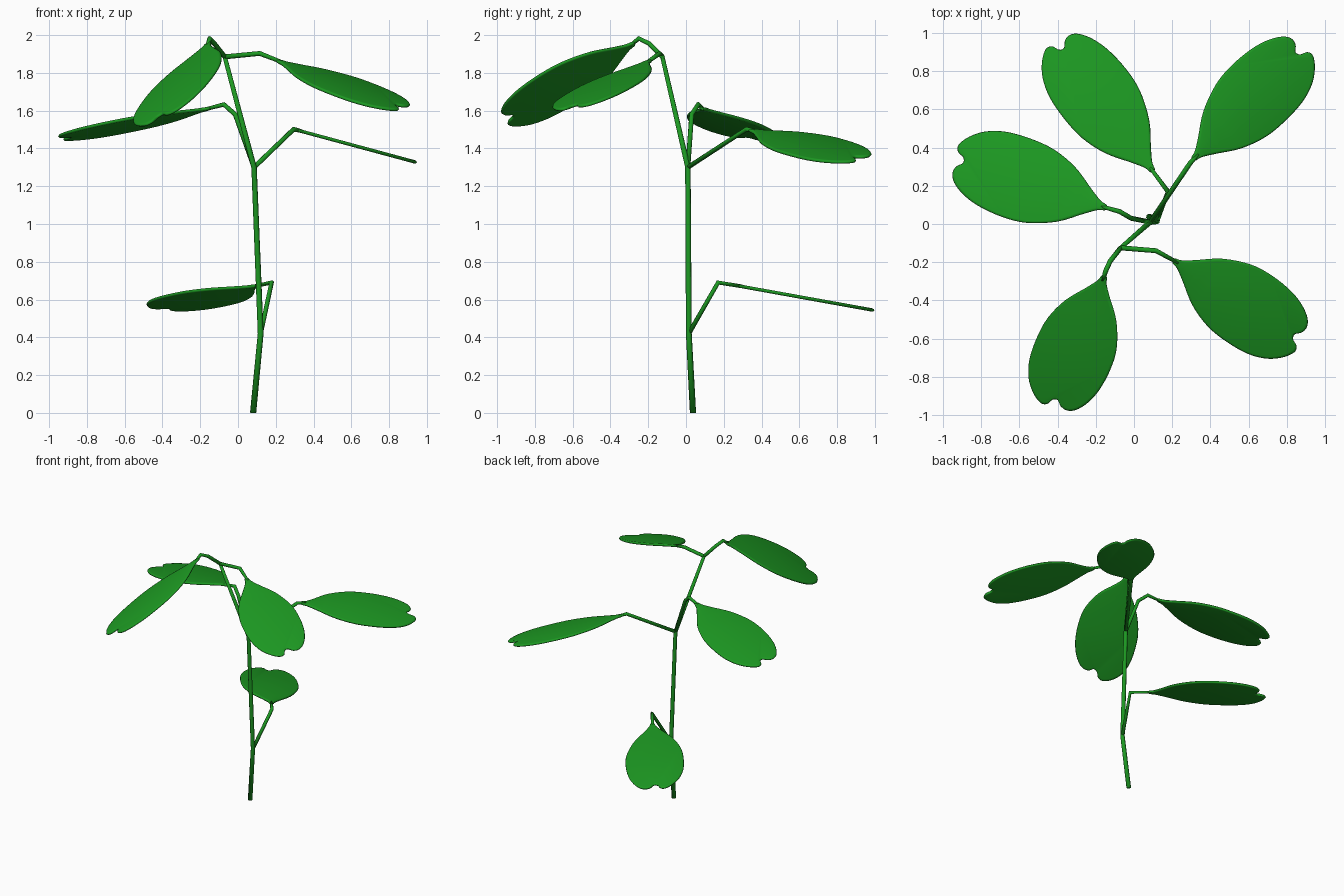
import bpy, bmesh
from mathutils import Vector

if "Cube" in bpy.data.objects:
    bpy.data.objects.remove(bpy.data.objects["Cube"])

green = bpy.data.materials.new("leaf_green")
green.diffuse_color = (0.012, 0.32, 0.016, 1)
green.use_nodes = True
green.node_tree.nodes["Principled BSDF"].inputs["Base Color"].default_value = green.diffuse_color


def finish(ob):
    ob.data.materials.append(green)
    for p in ob.data.polygons:
        p.use_smooth = True


def tube(name, pts, radii, sides=8):
    """Tapered tube through a few points, with mitred joints and closed ends."""
    bm = bmesh.new()
    pts = [Vector(p) for p in pts]
    rings = []
    q_prev = None
    for i, p in enumerate(pts):
        t = (pts[min(i + 1, len(pts) - 1)] - p).normalized() + (p - pts[max(i - 1, 0)]).normalized()
        t.normalize()
        q = t.to_track_quat('Z', 'Y') if q_prev is None else q_prev[0].rotation_difference(t) @ q_prev[1]
        q_prev = (t, q)
        c = bmesh.ops.create_circle(bm, segments=sides, radius=radii[i])['verts']
        for v in c:
            v.co = p + q @ v.co
        rings.append(c)
    for e in list(bm.edges):
        bm.edges.remove(e)
    for a, b in zip(rings, rings[1:]):
        for k in range(sides):
            n = (k + 1) % sides
            bm.faces.new((a[k], a[n], b[n], b[k]))
    bm.faces.new(rings[0])
    bm.faces.new(rings[-1])
    bmesh.ops.recalc_face_normals(bm, faces=bm.faces)
    me = bpy.data.meshes.new(name)
    bm.to_mesh(me)
    bm.free()
    ob = bpy.data.objects.new(name, me)
    bpy.context.collection.objects.link(ob)
    finish(ob)
    return ob


# leaf outline: (along the leaf, across the leaf), notched at the tip
OUTLINE = [(-.02, .06), (.03, .12), (.11, .31), (.26, .69), (.45, .95), (.62, 1.0), (.79, .93),
           (.91, .78), (.99, .58), (1.02, .38), (1.01, .20), (.975, .07), (.985, -.06), (1.03, -.15),
           (1.04, -.32), (.99, -.58), (.90, -.82), (.77, -.97), (.60, -1.0), (.43, -.93),
           (.26, -.69), (.11, -.31), (.03, -.12), (-.02, -.06)]


def smooth_loop(pts, steps=4):
    out, n = [], len(pts)
    for i in range(n):
        a, b, c, d = (Vector(pts[(i + k) % n]) for k in (-1, 0, 1, 2))
        for s in range(steps):
            t = s / steps
            out.append(.5 * (2 * b + (c - a) * t + (2 * a - 5 * b + 4 * c - d) * t * t
                             + (3 * b - a - 3 * c + d) * t ** 3))
    return out


def leaf(name, base, tip, slope, half_width, side=1):
    """Flat leaf with a rounded rim; slope is the height change per x and y."""
    base, tip = Vector(base), Vector(tip)
    along = tip - base.xy
    across = Vector((-along.y, along.x)).normalized() * half_width * side
    normal = Vector((-slope[0], -slope[1], 1)).normalized()
    loop = smooth_loop(OUTLINE)
    bm = bmesh.new()
    rings = []
    for scale, lift in ((.95, -.009), (.985, -.007), (1, 0), (.985, .007), (.95, .009)):
        ring = []
        for p in loop:
            d = along * (.58 + (p.x - .58) * scale) + across * p.y * scale
            co = base + Vector((d.x, d.y, d.x * slope[0] + d.y * slope[1])) + normal * lift
            ring.append(bm.verts.new(co))
        rings.append(ring)
    n = len(loop)
    for a, b in zip(rings, rings[1:]):
        for k in range(n):
            bm.faces.new((a[k], a[(k + 1) % n], b[(k + 1) % n], b[k]))
    bm.faces.new(rings[0])
    bm.faces.new(rings[-1])
    bmesh.ops.recalc_face_normals(bm, faces=bm.faces)
    me = bpy.data.meshes.new(name)
    bm.to_mesh(me)
    bm.free()
    ob = bpy.data.objects.new(name, me)
    bpy.context.collection.objects.link(ob)
    finish(ob)


# main stem
low, mid, top = (.12, .015, .42), (.085, .01, 1.3), (-.07, -.125, 1.885)
tube("main_stem", [(.08, .037, 0), low, mid, top], [.017, .016, .015, .012])

# leaf stalks
stalks = {
    "low_stalk": [low, (.178, .17, .69), (.085, .295, .67)],
    "back_right_stalk": [mid, (.295, .32, 1.502), (.335, .365, 1.492)],
    "left_stalk": [mid, (-.015, .03, 1.58), (-.075, .065, 1.633), (-.17, .092, 1.608)],
    "front_right_stalk": [top, (.115, -.14, 1.903), (.23, -.203, 1.858)],
    "front_left_stalk": [top, (-.125, -.195, 1.955), (-.15, -.25, 1.982), (-.162, -.295, 1.945)],
}
for name, pts in stalks.items():
    tube(name, pts, [.013] * (len(pts) - 1) + [.010])

# leaves
leaf("low_leaf", (.09, .29, .67), (-.39, .93), (0, -.18), .208, -1)
leaf("back_right_leaf", (.32, .35, 1.495), (.87, .905), (-.27, 0), .202)
leaf("left_leaf", (-.16, .09, 1.61), (-.91, .34), (.153, -.15), .218)
leaf("front_right_leaf", (.22, -.2, 1.86), (.85, -.60), (-.21, .27), .21)
leaf("front_left_leaf", (-.16, -.285, 1.95), (-.418, -.935), (.575, .365), .21)
